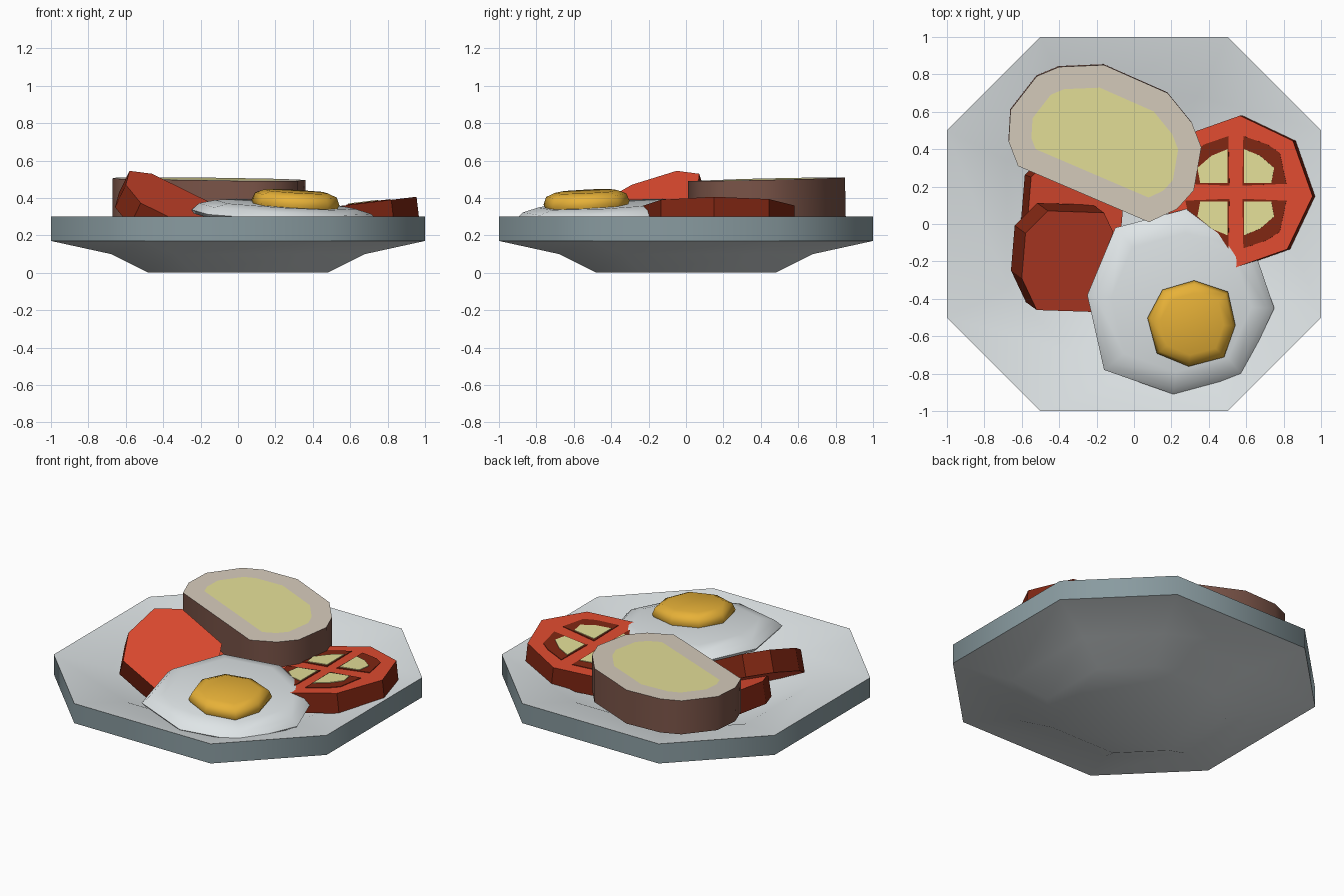
import bpy, bmesh, math
from mathutils import Vector

if "Cube" in bpy.data.objects:
    bpy.data.objects.remove(bpy.data.objects["Cube"])


def colour(name, r, g, b):
    def lin(c):
        c /= 255
        return c / 12.92 if c <= 0.04045 else ((c + 0.055) / 1.055) ** 2.4
    m = bpy.data.materials.new(name)
    m.diffuse_color = (lin(r), lin(g), lin(b), 1)
    m.use_nodes = True
    m.node_tree.nodes["Principled BSDF"].inputs["Base Color"].default_value = m.diffuse_color
    return m


white = colour("white", 224, 230, 232)
blue_grey = colour("blue grey", 137, 155, 160)
yellow = colour("yolk yellow", 232, 178, 56)
red = colour("tomato red", 224, 75, 48)
dark_red = colour("dark red", 128, 38, 18)
pale = colour("pale yellow", 228, 223, 152)
beige = colour("beige", 214, 203, 188)
brown = colour("crust brown", 122, 84, 72)


def loft(name, rings, mats, seg_mats=None, caps=(0, 0), smooth=None, inset=None):
    """Skin a stack of counter-clockwise rings, bottom first, and cap both ends."""
    bm = bmesh.new()
    vs = [[bm.verts.new(p) for p in ring] for ring in rings]
    n = len(rings[0])
    for k in range(len(rings) - 1):
        for i in range(n):
            j = (i + 1) % n
            f = bm.faces.new((vs[k][i], vs[k][j], vs[k + 1][j], vs[k + 1][i]))
            f.material_index = seg_mats[k] if seg_mats else 0
    bm.faces.new(vs[0][::-1]).material_index = caps[0]
    top = bm.faces.new(vs[-1])
    top.material_index = caps[1]
    bm.normal_update()
    if inset:
        bmesh.ops.inset_individual(bm, faces=[top], thickness=inset[0],
                                   use_even_offset=True)
        top.material_index = inset[1]
    me = bpy.data.meshes.new(name)
    bm.to_mesh(me)
    bm.free()
    for m in mats:
        me.materials.append(m)
    ob = bpy.data.objects.new(name, me)
    bpy.context.collection.objects.link(ob)
    if smooth:
        bpy.ops.object.select_all(action='DESELECT')
        ob.select_set(True)
        bpy.context.view_layer.objects.active = ob
        bpy.ops.object.shade_smooth_by_angle(angle=math.radians(smooth))
    return ob


def tilted(outline, centre, slope, lift=0.0):
    """Lay a flat outline on a sloping plane, moved along the plane's normal."""
    normal = Vector((-slope[0], -slope[1], 1)).normalized()
    cx, cy, cz = centre
    return [Vector((x, y, cz + slope[0] * (x - cx) + slope[1] * (y - cy))) + normal * lift
            for x, y in outline]


def dome(outline, centre, slope, steps):
    """Rings of (scale, height) on a sloping plane."""
    cx, cy, _ = centre
    return [tilted([(cx + (x - cx) * s, cy + (y - cy) * s) for x, y in outline],
                   centre, slope, h) for s, h in steps]


# plate
octagon = [(.5, -1), (1, -.5), (1, .5), (.5, 1), (-.5, 1), (-1, .5), (-1, -.5), (-.5, -1)]
loft("plate",
     dome(octagon, (0, 0, 0), (0, 0),
          [(.48, 0), (.68, .1), (1, .17), (1, .3), (.68, .23), (.48, .13)]),
     [white, blue_grey], [0, 0, 1, 0, 0], smooth=50)

# fried egg
egg_slope = (-.06, .05)
egg = [(.21, -.91), (.58, -.81), (.75, -.45), (.63, -.1), (.28, .08),
       (-.1, -.02), (-.25, -.38), (-.16, -.78)]
loft("egg_white",
     dome(egg, (.25, -.42, .305), egg_slope, [(.97, -.02), (1, 0), (.92, .038), (.75, .06)]),
     [white], smooth=60)
yolk = [(.29, -.76), (.48, -.71), (.54, -.54), (.5, -.36), (.32, -.3),
        (.15, -.35), (.07, -.5), (.12, -.69)]
loft("egg_yolk",
     dome(yolk, (.305, -.53, .34), egg_slope, [(.93, 0), (1, .035), (.93, .075), (.72, .095)]),
     [yellow], smooth=60)

# bread slice: brown crust, beige border, pale crumb
bread = [(.08, .01), (.23, .08), (.32, .18), (.36, .41), (.31, .54), (.18, .70),
         (-.16, .85), (-.4, .84), (-.52, .79), (-.66, .61), (-.67, .44), (-.62, .31)]
b_at, b_slope = (-.15, .43, .5), (-.008, .02)
loft("bread_slice",
     [tilted(bread, b_at, b_slope, -.22), tilted(bread, b_at, b_slope)],
     [brown, beige, pale], [0], caps=(1, 1), smooth=50, inset=(.12, 2))

# two plain tomato slices, one leaning on the other
half = [(-.12, .27), (-.24, .15), (-.26, -.09), (-.18, -.26)]
slice_outline = half + [(-x, -y) for x, y in half]
for name, at, slope in (("upper_tomato_slice", (-.34, -.2, .377), (-.48, .35)),
                        ("lower_tomato_slice", (-.31, .1, .3), (-.25, .1))):
    pts = [(at[0] + x, at[1] + y) for x, y in slice_outline]
    loft(name, [tilted(pts, at, slope, -.14), tilted(pts, at, slope)],
         [red, dark_red], [1])

# cut tomato slice with four seed pockets
t_at, t_slope = (.545, .17, .357), (.12, 0)
ring = [(t_at[0] + .41 * math.cos(math.radians(45 * k - 3)),
         t_at[1] + .41 * math.sin(math.radians(45 * k - 3))) for k in range(8)]
loft("cut_tomato_slice", [tilted(ring, t_at, t_slope, -.13), tilted(ring, t_at, t_slope)],
     [red, dark_red], [1])
pocket = [(.035, .035), (.27, .045), (.235, .21), (.17, .255), (.04, .30)]
seeds = [(.045, .05), (.19, .05), (.205, .13), (.13, .195), (.045, .23)]
for k in range(4):
    # mirrored into each quadrant
    sx, sy = (1, -1, -1, 1)[k], (1, 1, -1, -1)[k]
    for name, shape, mat, h in (("tomato_pocket", pocket, dark_red, .004),
                                ("tomato_seeds", seeds, pale, .008)):
        pts = [(t_at[0] + sx * x, t_at[1] + sy * y) for x, y in shape]
        if sx * sy < 0:
            pts.reverse()
        loft(f"{name}_{k + 1}",
             [tilted(pts, t_at, t_slope, -.001), tilted(pts, t_at, t_slope, h)], [mat])
